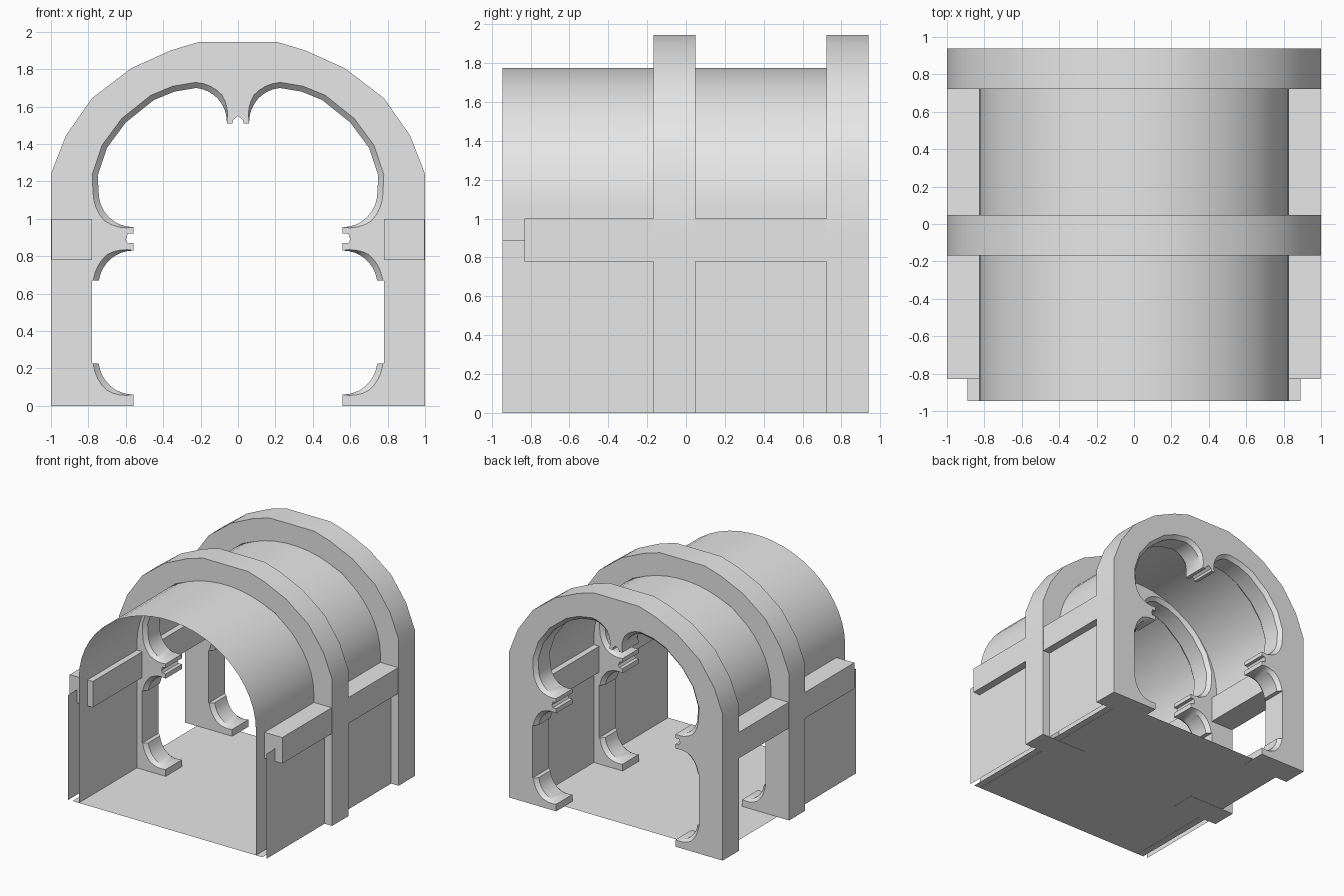
import bpy
import bmesh
from math import sin, cos, pi, radians

cube = bpy.data.objects.get("Cube")
if cube:
    bpy.data.objects.remove(cube)

stone = bpy.data.materials.new("grey_stone")
stone.use_nodes = True
grey = (0.8, 0.8, 0.8, 1)
stone.diffuse_color = grey
stone.node_tree.nodes["Principled BSDF"].inputs["Base Color"].default_value = grey

FRONT, MID, BACK = -0.945, -0.06, 0.83   # bay boundaries along y
HALF = 0.108                             # half depth of an arch
CHAMFER = 0.03
SPRING = 0.89                            # seam where the arch starts


def finish(name, bm, smooth=False, solid=True):
    if solid:
        bmesh.ops.recalc_face_normals(bm, faces=bm.faces)
    mesh = bpy.data.meshes.new(name)
    bm.to_mesh(mesh)
    bm.free()
    mesh.materials.append(stone)
    obj = bpy.data.objects.new(name, mesh)
    bpy.context.collection.objects.link(obj)
    if smooth:
        bpy.ops.object.select_all(action='DESELECT')
        obj.select_set(True)
        bpy.context.view_layer.objects.active = obj
        bpy.ops.object.shade_smooth_by_angle(angle=radians(25))
    return obj


def arc(cx, cz, r, start, end, fade_in, n=8):
    """Arc points with a chamfer width that fades towards the thin tip."""
    pts = []
    for i in range(n + 1):
        t = i / n
        a = radians(start + (end - start) * t)
        pts.append((cx + r * cos(a), cz + r * sin(a),
                    CHAMFER * min(1, 2 * (t if fade_in else 1 - t))))
    return pts


def inset(path):
    """Shift the inner path into the stone by each point's chamfer width."""
    out = []
    for i, (x, z, d) in enumerate(path):
        a, b = path[max(i - 1, 0)], path[min(i + 1, len(path) - 1)]
        tx, tz = b[0] - a[0], b[1] - a[1]
        length = (tx * tx + tz * tz) ** 0.5
        nx, nz = tz / length, -tx / length
        if i in (0, len(path) - 1):      # stay on the seam
            nz = 0
        out.append((x + nx * d, z + nz * d))
    return out


def block(name, inner, outer, y, side):
    """Chamfered slab between an inner path (upward) and an outer path (downward)."""
    full = [p[:2] for p in inner] + outer
    face = inset(inner) + outer
    layers = [(face, -HALF), (full, CHAMFER - HALF),
              (full, HALF - CHAMFER), (face, HALF)]
    bm = bmesh.new()
    rings = [[bm.verts.new((side * x, y + dy, z)) for x, z in pts]
             for pts, dy in layers]
    for a, b in zip(rings, rings[1:]):
        for i in range(len(a)):
            j = (i + 1) % len(a)
            bm.faces.new((a[i], a[j], b[j], b[i]))
    bm.faces.new(rings[0])
    bm.faces.new(rings[-1])
    finish(name, bm, smooth=True)


def flat_sides(top, bottom):
    return [(1, top), (1, bottom)]


# Inner outlines of the four stones in each half arch
foot = [(0.56, 0, 0)] + arc(0.56, 0.245, 0.185, -90, -8, True) + [(0.745, 0.225, CHAMFER)]
shaft = [(0.78, 0.225, 0), (0.78, 0.67, 0)]
capital = ([(0.745, 0.67, CHAMFER)] + arc(0.56, 0.645, 0.185, 10, 90, False)
           + [(0.56, 0.87, 0), (0.59, 0.87, 0), (0.60, SPRING, 0)])
ring = ([(0.60, SPRING, 0), (0.59, 0.92, 0), (0.56, 0.92, 0)]
        + arc(0.56, 1.14, 0.185, -90, 0, True)
        + [(x, z, CHAMFER) for x, z in
           ((0.75, 1.23), (0.70, 1.38), (0.60, 1.515), (0.45, 1.635), (0.34, 1.68))]
        + arc(0.24, 1.52, 0.18, 95, 180, False)
        + [(0.06, 1.51, 0), (0.03, 1.51, 0), (0.025, 1.53, 0), (0, 1.55, 0)])
crown = [(0, 1.945), (0.21, 1.945), (0.36, 1.90), (0.57, 1.805),
         (0.78, 1.645), (0.92, 1.445), (1, 1.24), (1, SPRING)]

stones = (("foot", foot, flat_sides(0.225, 0)),
          ("shaft", shaft, flat_sides(0.67, 0.225)),
          ("capital", capital, flat_sides(SPRING, 0.67)),
          ("arch", ring, crown))
for place, y in (("middle", MID), ("back", BACK)):
    for side_name, side in (("left", 1), ("right", -1)):
        for part, inner, outer in stones:
            block(f"{place}_{side_name}_{part}", inner, outer, y, side)


def sheet(name, profile, y0, y1, smooth=False):
    """Thin surface swept along y from an x-z profile."""
    bm = bmesh.new()
    rows = [(bm.verts.new((x, y0, z)), bm.verts.new((x, y1, z))) for x, z in profile]
    for a, b in zip(rows, rows[1:]):
        bm.faces.new((a[0], b[0], b[1], a[1]))
    finish(name, bm, smooth, solid=False)


# Barrel vault with its inner walls; the back bay is open on the right
N = 25
vault = [(0.83 * cos(pi * i / N), 1.06 + 0.715 * sin(pi * i / N)) for i in range(N + 1)]
sheet("front_vault", [(0.83, 0)] + vault + [(-0.83, 0)], FRONT, MID, True)
sheet("back_vault", [(0.83, 0)] + vault + [(-0.83, SPRING)], MID, BACK, True)

# Outer wall panels and floor
sheet("left_outer_wall", [(0.93, 0), (0.93, SPRING)], FRONT, BACK)
sheet("right_outer_wall", [(-0.93, SPRING), (-0.93, 0)], FRONT, MID)
sheet("floor", [(-0.89, 0.002), (0.89, 0.002)], FRONT, BACK)

# Side beams running through the arches
for side_name, side in (("left", 1), ("right", -1)):
    bm = bmesh.new()
    bmesh.ops.create_cube(bm, size=1)
    for v in bm.verts:
        v.co.x = side * (0.888 + v.co.x * 0.216)
        v.co.y *= 1.66
        v.co.z = 0.89 + v.co.z * 0.22
    finish(side_name + "_beam", bm)
